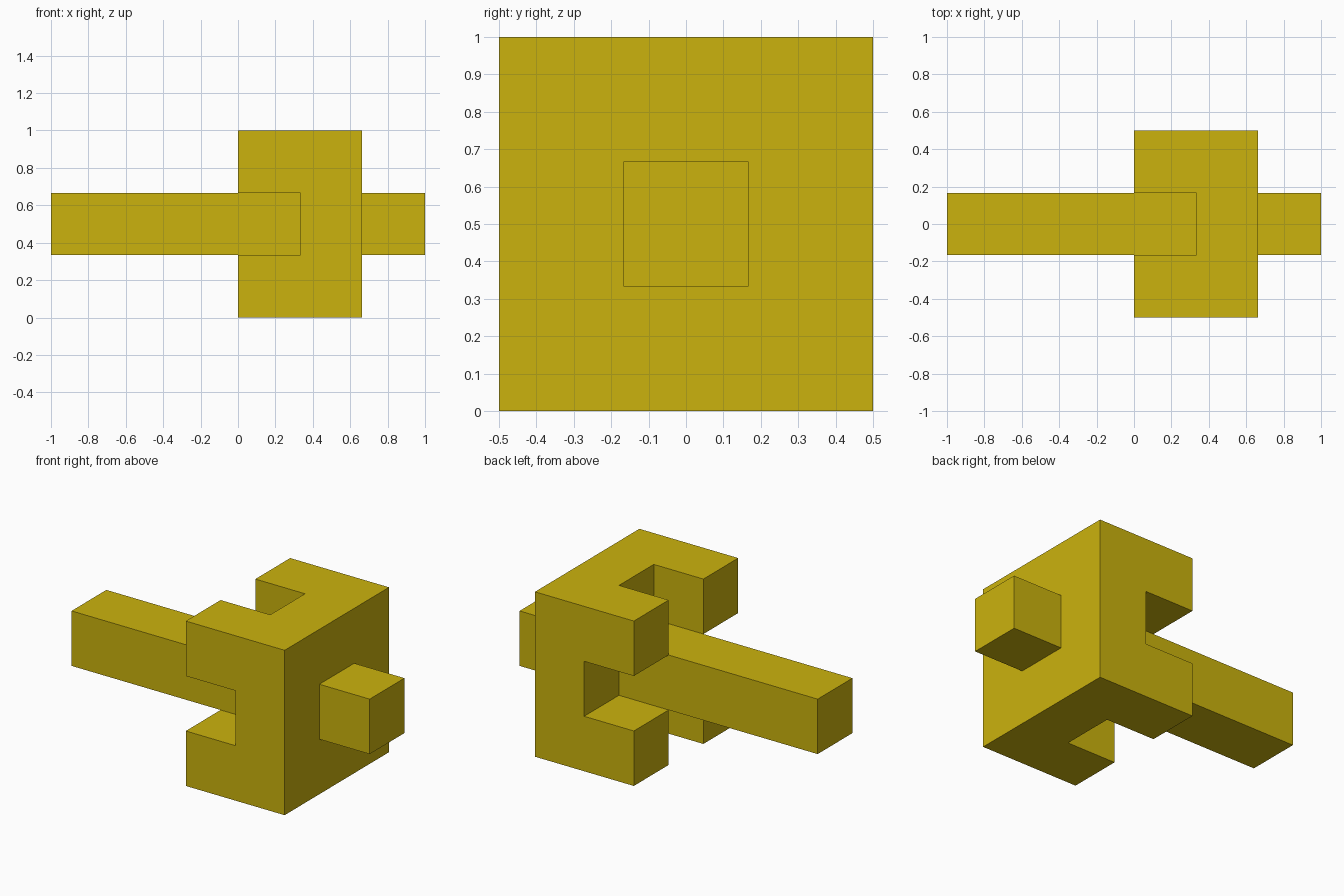
import bpy, bmesh
from mathutils import Vector

if "Cube" in bpy.data.objects:
    bpy.data.objects.remove(bpy.data.objects["Cube"])

SLOT_DEPTH = 0.333   # inner wall of the slots
HEAD_END = 0.663     # flat face of the head


def push(bm, test, distance):
    """Extrude every face whose centre and normal pass the test, along x."""
    faces = [f for f in bm.faces if test(f.calc_center_median(), f.normal)]
    new = bmesh.ops.extrude_discrete_faces(bm, faces=faces)["faces"]
    verts = list({v for f in new for v in f.verts})
    bmesh.ops.translate(bm, verts=verts, vec=Vector((distance, 0, 0)))
    bm.normal_update()


def is_centre(c):
    return abs(c.y) < 0.1 and abs(c.z - 0.5) < 0.1


def is_corner(c):
    return abs(c.y) > 0.2 and abs(c.z - 0.5) > 0.2


# square plate, each side divided in thirds
bm = bmesh.new()
bmesh.ops.create_cube(bm, size=1)
bmesh.ops.subdivide_edges(bm, edges=bm.edges[:], cuts=2, use_grid_fill=True)
bmesh.ops.scale(bm, verts=bm.verts[:], vec=(HEAD_END - SLOT_DEPTH, 1, 1))
bmesh.ops.translate(bm, verts=bm.verts[:],
                    vec=((HEAD_END + SLOT_DEPTH) / 2, 0, 0.5))
bm.normal_update()

# four corner prongs, long handle bar and short stub
push(bm, lambda c, n: n.x < -0.9 and is_corner(c), -SLOT_DEPTH)
push(bm, lambda c, n: n.x < -0.9 and is_centre(c), -1 - SLOT_DEPTH)
push(bm, lambda c, n: n.x > 0.9 and is_centre(c), 1 - HEAD_END)

# merge coplanar faces
bmesh.ops.dissolve_limit(bm, angle_limit=0.01, verts=bm.verts[:], edges=bm.edges[:])
bmesh.ops.recalc_face_normals(bm, faces=bm.faces[:])

mesh = bpy.data.meshes.new("slotted_head_with_handle")
bm.to_mesh(mesh)
bm.free()
obj = bpy.data.objects.new("slotted_head_with_handle", mesh)
bpy.context.collection.objects.link(obj)

# yellow finish
mat = bpy.data.materials.new("yellow")
mat.diffuse_color = (0.6, 0.45, 0.004, 1)
mat.use_nodes = True
mat.node_tree.nodes["Principled BSDF"].inputs["Base Color"].default_value = mat.diffuse_color
mesh.materials.append(mat)
